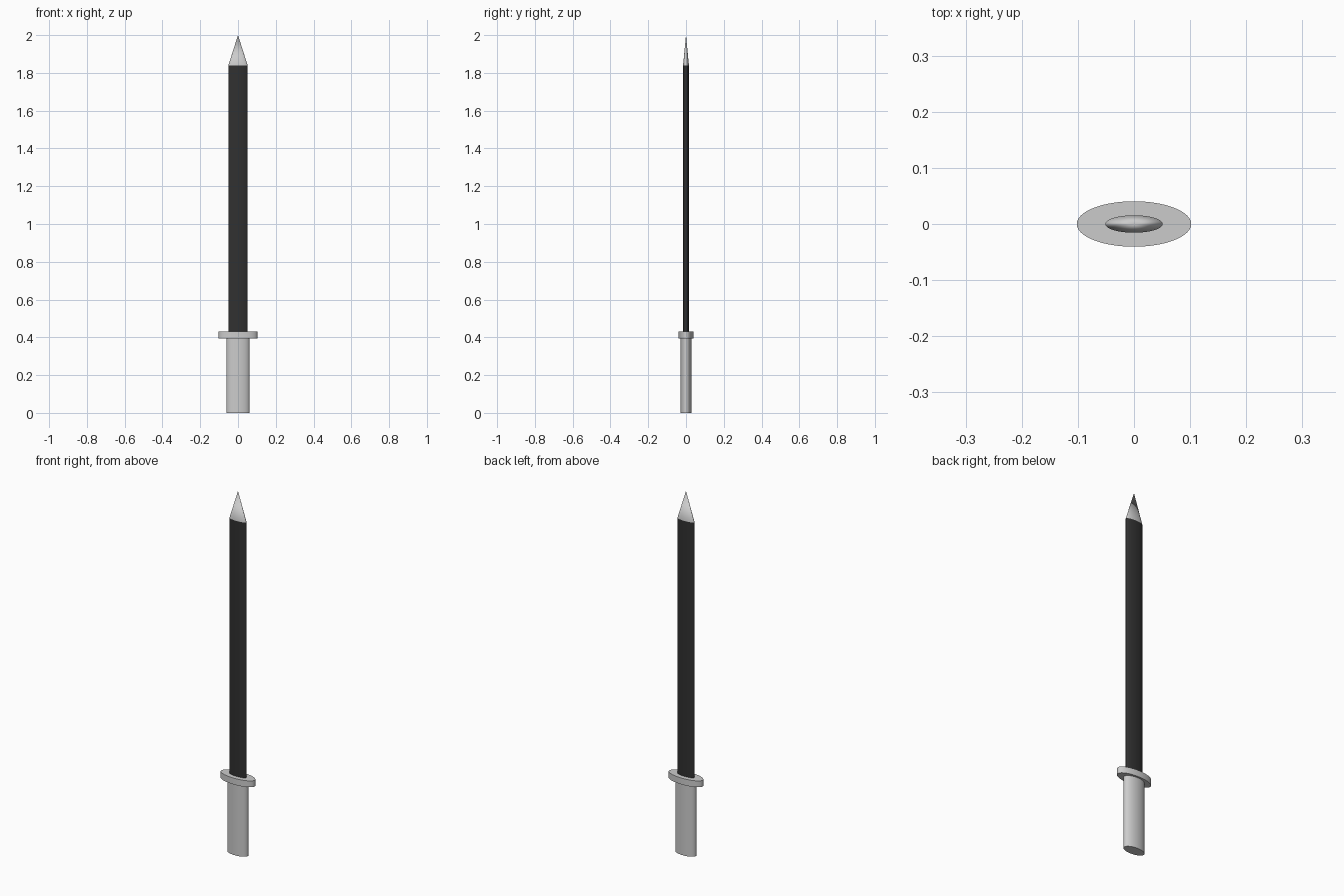
import bpy, math

if "Cube" in bpy.data.objects:
    bpy.data.objects.remove(bpy.data.objects["Cube"])

def elliptic(name, rx, ry, z0, z1, top=1.0):
    """Elliptical cylinder (top=1) or cone (top=0) between two heights."""
    bpy.ops.mesh.primitive_cone_add(vertices=64, radius1=1, radius2=top,
                                    depth=1, location=(0, 0, (z0 + z1) / 2))
    ob = bpy.context.object
    ob.name = name
    ob.scale = (rx, ry, z1 - z0)
    bpy.ops.object.transform_apply(location=False, rotation=False, scale=True)
    bpy.ops.object.shade_smooth_by_angle(angle=math.radians(40))
    return ob

# Grip and guard
elliptic("handle", 0.061, 0.03, 0, 0.395)
elliptic("guard", 0.102, 0.0405, 0.395, 0.43)

# Dark blade and pale pointed tip
blade = elliptic("blade", 0.051, 0.0155, 0.43, 1.84)
elliptic("blade_tip", 0.051, 0.0155, 1.84, 2.0, top=0)

dark = bpy.data.materials.new("dark_blade")
dark.diffuse_color = (0.03, 0.03, 0.03, 1)
dark.use_nodes = True
dark.node_tree.nodes["Principled BSDF"].inputs["Base Color"].default_value = dark.diffuse_color
blade.data.materials.append(dark)
